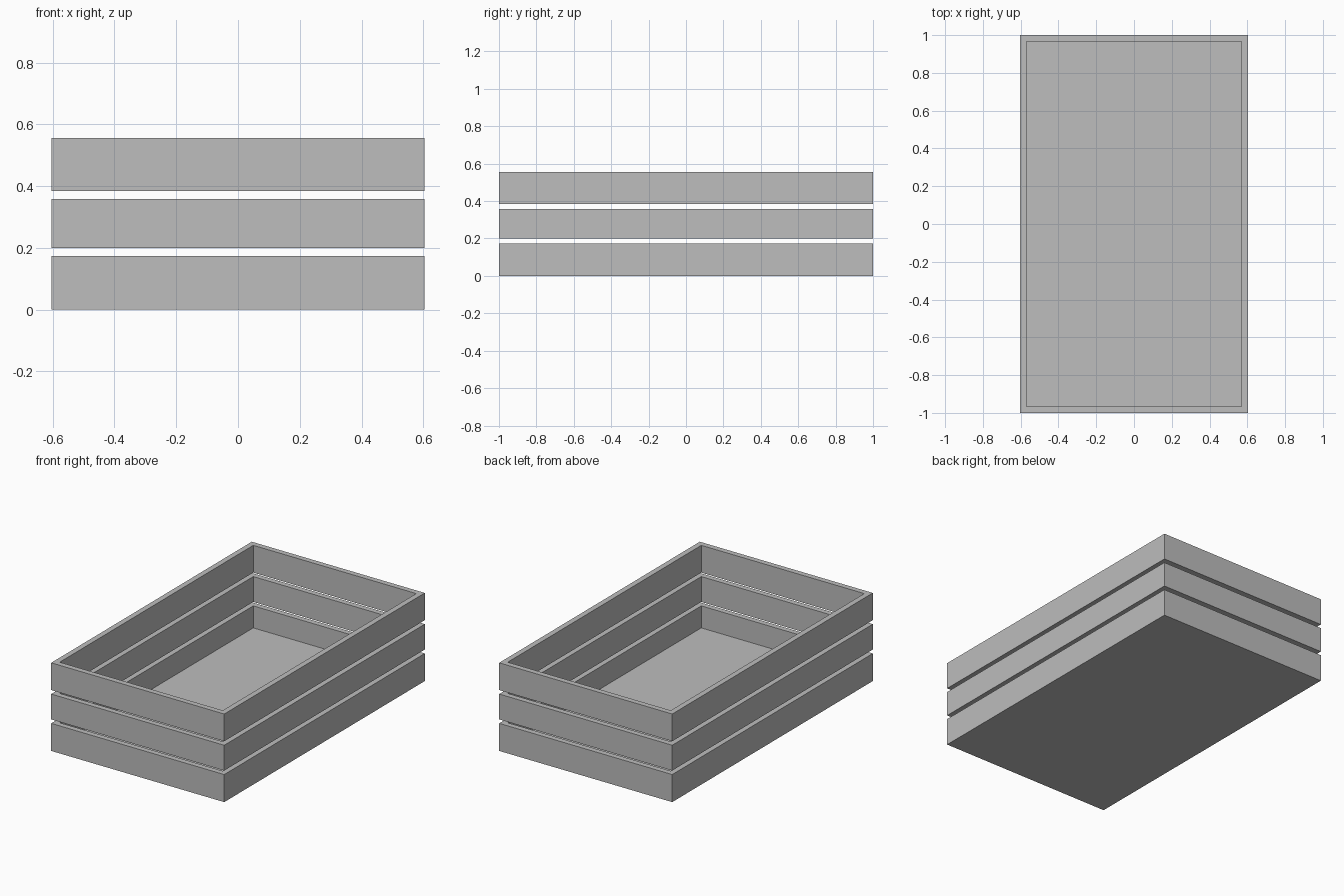
import bpy

# Remove the default cube
cube = bpy.data.objects.get("Cube")
if cube:
    bpy.data.objects.remove(cube, do_unlink=True)

HALF_X, HALF_Y, WALL = 0.604, 1.0, 0.035

# Single grey material
GREY = (0.51, 0.51, 0.51, 1.0)
grey = bpy.data.materials.new("plain_grey")
grey.use_nodes = True
grey.diffuse_color = GREY
grey.node_tree.nodes["Principled BSDF"].inputs["Base Color"].default_value = GREY


def finish(name, verts, faces):
    mesh = bpy.data.meshes.new(name)
    mesh.from_pydata(verts, [], faces)
    mesh.materials.append(grey)
    obj = bpy.data.objects.new(name, mesh)
    bpy.context.collection.objects.link(obj)
    return obj


def rectangle(inset, z):
    x, y = HALF_X - inset, HALF_Y - inset
    return [(-x, -y, z), (x, -y, z), (x, y, z), (-x, y, z)]


def band(name, z0, z1, floor=None):
    """Rectangular wall ring; with a floor height it becomes a closed tray."""
    loops = [rectangle(0, z0), rectangle(0, z1), rectangle(WALL, z1)]
    loops.append(rectangle(WALL, z0 if floor is None else floor))
    count = len(loops)
    faces = []
    for k in range(count if floor is None else count - 1):
        a, b = 4 * k, 4 * ((k + 1) % count)
        for i in range(4):
            j = (i + 1) % 4
            faces.append((a + i, a + j, b + j, b + i))
    if floor is not None:
        last = 4 * (count - 1)
        faces.append((3, 2, 1, 0))
        faces.append(tuple(range(last, last + 4)))
    return finish(name, [v for loop in loops for v in loop], faces)


# Bottom tray with the floor, then the two open bands above it
band("bottom_tray", 0.0, 0.174, floor=0.035)
band("middle_band", 0.199, 0.359)
band("top_band", 0.384, 0.556)
